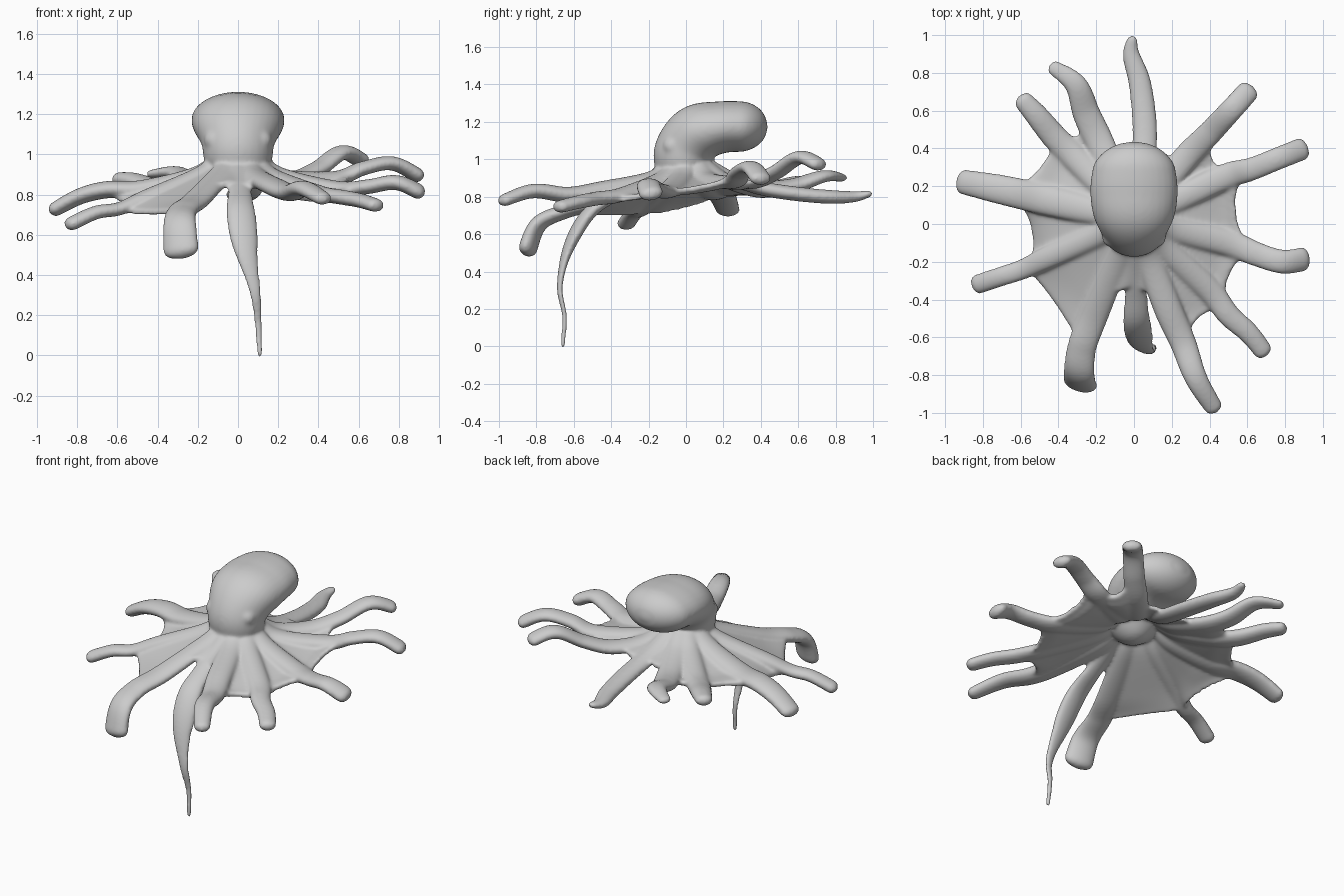
import bpy, bmesh, math
from mathutils import Vector

if "Cube" in bpy.data.objects:
    bpy.data.objects.remove(bpy.data.objects["Cube"])

bm = bmesh.new()
arms = {}


def spline(pts, u):
    """Catmull-Rom interpolation; u runs from 0 to len(pts)-1."""
    n = len(pts) - 1
    i = min(int(max(u, 0)), n - 1)
    f = u - i
    b, c = pts[i], pts[i + 1]
    a = pts[i - 1] if i > 0 else 2 * b - c
    d = pts[i + 2] if i + 2 <= n else 2 * c - b
    return 0.5 * (2 * b + (c - a) * f + (2 * a - 5 * b + 4 * c - d) * f ** 2
                  + (3 * b - a - 3 * c + d) * f ** 3)


def tube(pts, radii, side, steps=64, seg=20):
    """Closed tube with an elliptical section (width, height) and round ends."""
    n = len(pts) - 1
    us = [n * k / steps for k in range(steps + 1)]
    path = [spline(pts, u) for u in us]
    dist = [0.0]
    for a, b in zip(path, path[1:]):
        dist.append(dist[-1] + (b - a).length)
    rings = []
    for k, p in enumerate(path):
        t = (path[min(k + 1, steps)] - path[max(k - 1, 0)]).normalized()
        s = (side - t * side.dot(t)).normalized()
        up = s.cross(t)
        r = spline(radii, us[k] / n * (len(radii) - 1))
        e = min(1.0, min(dist[k], dist[-1] - dist[k]) / (1.1 * r.y))
        c = max(0.05, math.sqrt(max(0.0, 1 - (1 - e) ** 2)))
        rings.append([bm.verts.new(p + s * (r.x * c * math.cos(a)) + up * (r.y * c * math.sin(a)))
                      for a in (2 * math.pi * j / seg for j in range(seg))])
    for a, b in zip(rings, rings[1:]):
        for j in range(seg):
            m = (j + 1) % seg
            bm.faces.new((a[j], a[m], b[m], b[j]))
    bm.faces.new(rings[0][::-1])
    bm.faces.new(rings[-1])


def arm(name, pts, widths, flat=0.68):
    """Arm fanning from the neck through the given points, flatter near its root."""
    pts = [Vector(p) for p in pts]
    d = Vector((pts[0].x, pts[0].y - 0.02, 0)).normalized()
    c = Vector((0, 0.02, 0))
    path = [c + d * 0.11 + Vector((0, 0, 0.975)), c + d * 0.24 + Vector((0, 0, 0.895))] + pts
    arms[name] = path
    out = path[-1] - path[0]
    side = Vector((out.y, -out.x, 0)).normalized()
    last = len(widths) - 1
    tube(path, [Vector((w, max(w * (0.5 + (flat - 0.5) * k / last), 0.014), 0))
                for k, w in enumerate(widths)], side)


def web(a, b, valley, wa=3.3, wb=3.3, power=2.8, n=16, th=0.016):
    """Thin skin between two arms, its free edge sagging in to the valley point."""
    A, B = arms[a], arms[b]
    ea, eb, v = spline(A, wa), spline(B, wb), Vector(valley)
    pull = v - (ea + eb) / 2
    top, bot = [], []
    for i in range(n + 1):
        t = i / n
        pa, pb = spline(A, wa * t), spline(B, wb * t)
        rt, rb = [], []
        for j in range(n + 1):
            s = j / n
            p = pa.lerp(pb, s) + pull * ((1 - abs(2 * s - 1) ** power) * t * t)
            rt.append(bm.verts.new(p + Vector((0, 0, th))))
            rb.append(bm.verts.new(p - Vector((0, 0, th))))
        top.append(rt)
        bot.append(rb)
    for i in range(n):
        for j in range(n):
            bm.faces.new((top[i][j], top[i + 1][j], top[i + 1][j + 1], top[i][j + 1]))
            bm.faces.new((bot[i][j], bot[i][j + 1], bot[i + 1][j + 1], bot[i + 1][j]))
    rim = [(0, j) for j in range(n)] + [(i, n) for i in range(n)] \
        + [(n, j) for j in range(n, 0, -1)] + [(i, 0) for i in range(n, 0, -1)]
    for (i, j), (k, m) in zip(rim, rim[1:] + rim[:1]):
        bm.faces.new((top[i][j], top[k][m], bot[k][m], bot[i][j]))


# Neck bending back into the bulbous head
tube([Vector((0, y, z)) for y, z in ((.02, .865), (0, .95), (-.01, 1.04), (.06, 1.135),
                                     (.18, 1.17), (.3, 1.175), (.437, 1.17))],
     [Vector((w, h, 0)) for w, h in ((.13, .13), (.18, .165), (.178, .16), (.218, .158),
                                     (.232, .14), (.218, .135), (.19, .13))],
     Vector((1, 0, 0)), seg=32)

# Eye bumps, mostly sunk in the head
for sx in (-1, 1):
    eye = bmesh.ops.create_uvsphere(bm, u_segments=20, v_segments=12, radius=0.055)
    bmesh.ops.translate(bm, verts=eye["verts"], vec=(sx * 0.115, -0.07, 1.07))

# Arms, clockwise from the back
arm("back", [(.055, .38, .85), (.055, .55, .82), (.03, .75, .80), (-.015, .9, .80), (-.005, 1.0, .82)],
    (.05, .065, .066, .055, .024))
arm("right_1", [(.28, .36, .88), (.40, .48, .93), (.52, .61, 1.01), (.63, .73, .96)], (.05, .07, .065, .06), .6)
arm("right_2", [(.48, .25, .88), (.62, .29, .93), (.77, .35, .955), (.92, .41, .88)], (.05, .07, .062, .062), .6)
arm("right_3", [(.5, -.1, .83), (.65, -.16, .84), (.79, -.2, .86), (.93, -.18, .80)], (.05, .07, .065, .066), .6)
arm("right_4", [(.4, -.35, .81), (.5, -.48, .79), (.61, -.58, .77), (.705, -.70, .74)], (.05, .065, .06, .05))
arm("right_5", [(.18, -.45, .84), (.26, -.63, .81), (.33, -.82, .83), (.44, -1.0, .77)], (.05, .075, .068, .048))
arm("front", [(.01, -.37, .81), (.015, -.52, .71), (.04, -.63, .52), (.085, -.675, .32),
              (.1, -.65, .16), (.11, -.66, -.015)], (.04, .05, .065, .075, .038, .021, .015), .45)
arm("left_5", [(-.21, -.48, .77), (-.275, -.65, .72), (-.29, -.79, .65), (-.28, -.86, .48)],
    (.05, .075, .08, .095), .5)
arm("left_4", [(-.46, -.18, .79), (-.59, -.24, .73), (-.71, -.28, .71), (-.86, -.33, .64)], (.05, .06, .054, .053))
arm("left_3", [(-.48, .13, .83), (-.65, .17, .825), (-.79, .2, .79), (-.94, .23, .71)], (.05, .08, .08, .065), .55)
arm("left_2", [(-.32, .36, .84), (-.42, .46, .84), (-.52, .58, .87), (-.61, .68, .88)], (.05, .07, .068, .05))
arm("left_1", [(-.18, .43, .85), (-.25, .58, .86), (-.31, .74, .91), (-.45, .845, .90)], (.05, .075, .072, .038), .55)

# Wide webs on each side
web("right_1", "right_2", (.45, .30, .87))
web("right_2", "right_3", (.54, .08, .85))
web("right_3", "right_4", (.51, -.26, .80))
web("right_4", "right_5", (.365, -.48, .78))
web("left_5", "left_4", (-.47, -.35, .71), 3.0, 3.0, 2.2)
web("left_4", "left_3", (-.54, -.05, .74))
web("left_3", "left_2", (-.49, .31, .82))
web("left_2", "left_1", (-.28, .48, .84))

# Short webs beside the two free arms
for a, b, v in (("right_5", "front", (.07, -.36, .85)), ("front", "left_5", (-.06, -.35, .85)),
                ("left_1", "back", (-.06, .40, .86)), ("back", "right_1", (.14, .38, .87))):
    web(a, b, v, 1.6, 1.6, 2)

# Fuse everything into one smooth skin
bmesh.ops.recalc_face_normals(bm, faces=bm.faces)
mesh = bpy.data.meshes.new("octopus_body")
bm.to_mesh(mesh)
bm.free()
obj = bpy.data.objects.new("octopus_body", mesh)
bpy.context.collection.objects.link(obj)
rm = obj.modifiers.new("fuse", "REMESH")
rm.mode = "VOXEL"
rm.voxel_size = 0.009
rm.use_smooth_shade = True
sm = obj.modifiers.new("soften", "SMOOTH")
sm.factor = 0.5
sm.iterations = 16
